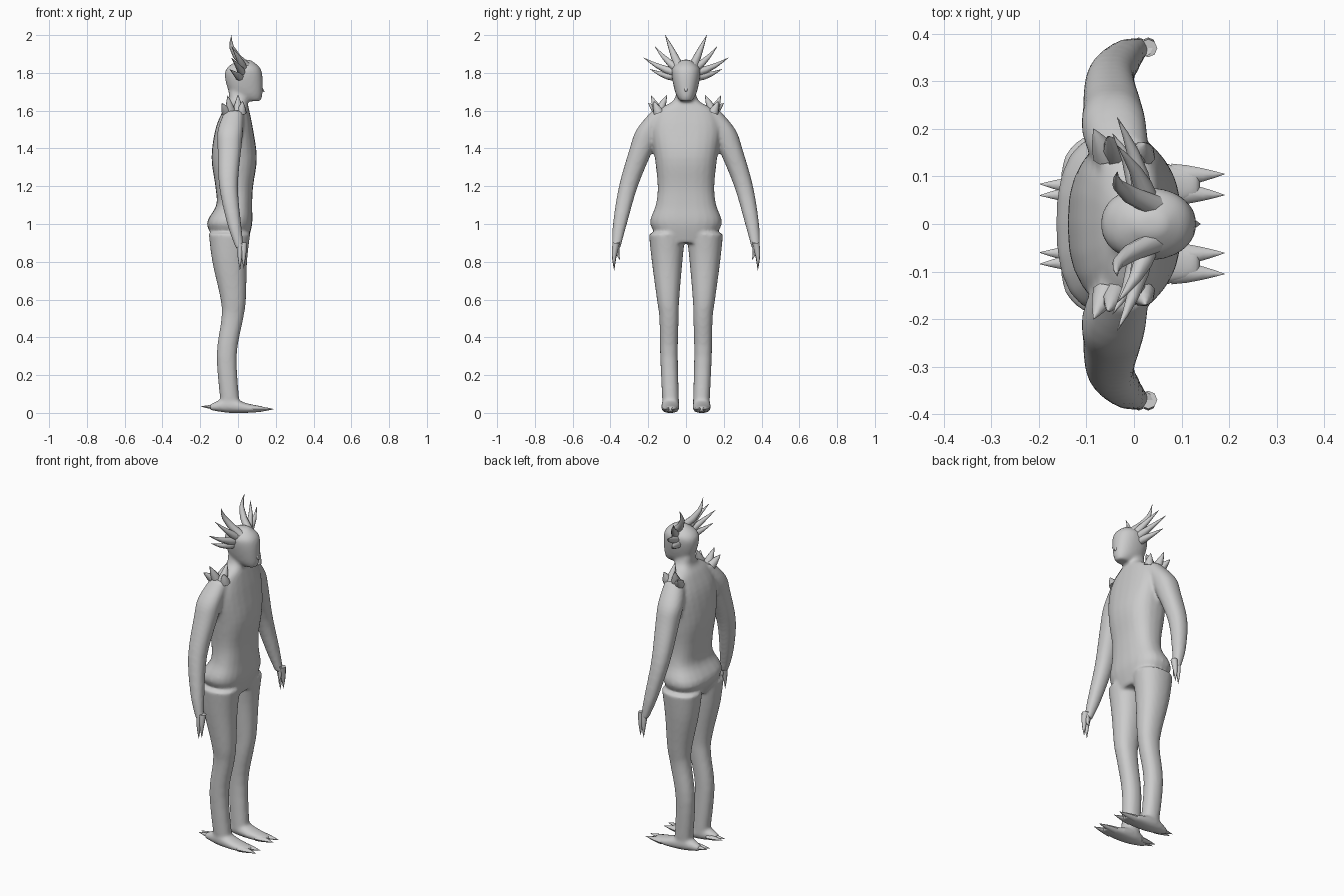
import bpy, bmesh, math
from mathutils import Vector

cube = bpy.data.objects.get("Cube")
if cube:
    bpy.data.objects.remove(cube, do_unlink=True)

skin = bpy.data.materials.new("plain grey")
skin.use_nodes = True
grey = (.6, .6, .6, 1)
skin.diffuse_color = grey
skin.node_tree.nodes["Principled BSDF"].inputs["Base Color"].default_value = grey


def bridge_rings(bm, rings):
    """Skin a list of vertex rings and cap both ends."""
    for lower, upper in zip(rings, rings[1:]):
        for i in range(len(lower)):
            bm.faces.new((lower[i - 1], lower[i], upper[i], upper[i - 1]))
    bm.faces.new(rings[0])
    bm.faces.new(rings[-1])


def spline(rows, steps=4):
    """Catmull-Rom interpolation through rows of numbers."""
    rows = [Vector(row) for row in rows]
    padded = [rows[0]] + rows + [rows[-1]]
    result = []
    for before, start, end, after in zip(padded, padded[1:], padded[2:], padded[3:]):
        leave, arrive = (end - before) / 2, (after - start) / 2
        for step in range(steps):
            t = step / steps
            blend = t * t * (3 - 2 * t)
            result.append(start.lerp(end, blend)
                          + leave * t * (1 - t) ** 2
                          - arrive * t * t * (1 - t))
    return result + [rows[-1]]


def loft(bm, sections, side=1, along_x=False, power=.9, sides=24):
    """Sections are (position, centre u, centre v, radius u, radius v) ovals."""
    rings = []
    for position, centre_u, centre_v, radius_u, radius_v in spline(sections):
        ring = []
        for i in range(sides):
            c, s = math.cos(math.tau * i / sides), math.sin(math.tau * i / sides)
            u = centre_u + radius_u * math.copysign(abs(c) ** power, c)
            v = side * (centre_v + radius_v * math.copysign(abs(s) ** power, s))
            place = (position, v, u) if along_x else (u, v, position)
            ring.append(bm.verts.new(place))
        rings.append(ring)
    bridge_rings(bm, rings)


def spike(bm, root, tip, radius, bend=(0, 0, 0), flat=1, sides=8):
    """Tapered horn from root to a sharp tip, bowed sideways by bend."""
    root, tip, bend = Vector(root), Vector(tip), Vector(bend)
    turn = (tip - root).to_track_quat('Z', 'Y')
    rings = []
    for t in (0, .3, .6, .8, 1):
        centre = root.lerp(tip, t) + bend * math.sin(math.pi * t)
        size = radius * (1 - .97 * t ** 1.4)
        ring = []
        for i in range(sides):
            angle = math.tau * i / sides
            offset = turn @ Vector((size * math.cos(angle), size * math.sin(angle), 0))
            offset.z *= flat
            ring.append(bm.verts.new(centre + offset))
        rings.append(ring)
    bridge_rings(bm, rings)


def finish(bm, name, mirrored=False):
    """Turn the mesh into a smooth-shaded object, flipped to the right if asked."""
    if mirrored:
        for vert in bm.verts:
            vert.co.y *= -1
    bmesh.ops.recalc_face_normals(bm, faces=bm.faces)
    mesh = bpy.data.meshes.new(name)
    bm.to_mesh(mesh)
    bm.free()
    mesh.materials.append(skin)
    obj = bpy.data.objects.new(name, mesh)
    bpy.context.collection.objects.link(obj)
    bpy.ops.object.select_all(action='DESELECT')
    obj.select_set(True)
    bpy.context.view_layer.objects.active = obj
    bpy.ops.object.shade_smooth_by_angle(angle=math.radians(50))
    return obj


# Torso and head: height, centre x, half depth, half width
torso = [(.9, -.03, .08, .12), (1, -.045, .12, .19), (1.1, -.02, .095, .16),
         (1.2, -.02, .1, .15), (1.35, -.02, .12, .165), (1.5, -.02, .1, .185),
         (1.6, -.01, .07, .15), (1.65, 0, .05, .07), (1.7, 0, .05, .05)]
head = [(1.65, .08, .04, .03), (1.69, .045, .085, .055), (1.78, .03, .1, .075),
        (1.83, .03, .085, .07), (1.87, .035, .03, .02)]

# Limbs: height, centre x, centre y, radius
arm = [(.87, .01, .37, .022), (1, -.02, .35, .037), (1.2, -.05, .305, .05),
       (1.4, -.045, .235, .063), (1.5, -.04, .195, .067), (1.6, -.02, .13, .05)]
leg = [(.03, -.04, .08, .05), (.3, -.06, .09, .053), (.5, -.03, .09, .058),
       (.6, -.025, .095, .067), (.8, -.044, .1, .092), (.95, -.045, .1, .11)]

# Foot: position, centre height, half height, half width
foot = [(-.15, .03, .015, .02), (-.05, .04, .04, .045),
        (.05, .025, .025, .047), (.14, .02, .013, .034)]
foot_y = .083

# Body fused from the lofted parts
bm = bmesh.new()
loft(bm, [(z, x, 0, depth, width) for z, x, depth, width in torso], power=.8)
loft(bm, [(z, x, 0, depth, width) for z, x, depth, width in head])
for side in (1, -1):
    loft(bm, [(z, x, y, radius, radius) for z, x, y, radius in arm], side)
    loft(bm, [(z, x, y, radius, radius * .88) for z, x, y, radius in leg], side)
    loft(bm, [(x, z, foot_y, height, width) for x, z, height, width in foot],
         side, along_x=True)
body = finish(bm, "body")
fuse = body.modifiers.new("fuse parts", 'REMESH')
fuse.mode = 'VOXEL'
fuse.voxel_size = .009
fuse.use_smooth_shade = True
soften = body.modifiers.new("soften joints", 'SMOOTH')
soften.iterations = 7

# Pointed nose
bm = bmesh.new()
spike(bm, (.1, 0, 1.73), (.14, 0, 1.7), .022)
finish(bm, "nose")

# Tips of the left horns, shoulder spikes and fingers
horn_tips = [(-.035, .11, 2), (-.035, .165, 1.94), (-.035, .224, 1.88), (-.045, .19, 1.82)]
shoulder_tips = [(-.055, .185, 1.68), (0, .1, 1.685), (-.085, .2, 1.64), (.025, .17, 1.65)]
finger_tips = [(.01, .38, .755), (.03, .38, .765), (.02, .35, .81)]

for label, mirrored in (("left", False), ("right", True)):
    # Horns fan out from the side of the head
    bm = bmesh.new()
    for i, tip in enumerate(horn_tips):
        root = (.04 - .01 * i, .04 + .005 * i, 1.84 - .02 * i)
        bend = (-.03, 0, 0) if i == 0 else (.01, 0, -.01)
        spike(bm, root, tip, .024, bend)
    finish(bm, label + "_horns", mirrored)

    # Shoulder spikes
    bm = bmesh.new()
    for tip in shoulder_tips:
        spike(bm, (tip[0] * .7, .145, 1.59), tip, .028)
    finish(bm, label + "_shoulder_spikes", mirrored)

    # Clawed fingers
    bm = bmesh.new()
    for tip in finger_tips:
        spike(bm, (tip[0], .37, .9), tip, .019, bend=(0, .005, 0))
    finish(bm, label + "_fingers", mirrored)

    # Forked toes and heel spurs
    bm = bmesh.new()
    for spread in (-1, 1):
        spike(bm, (.08, foot_y + .018 * spread, .02),
              (.19, foot_y + .022 * spread, .02), .026, flat=.7)
        spike(bm, (-.1, .072 + .008 * spread, .03),
              (-.198, .072 + .012 * spread, .034), .022, flat=.7)
    finish(bm, label + "_toes_and_spurs", mirrored)
